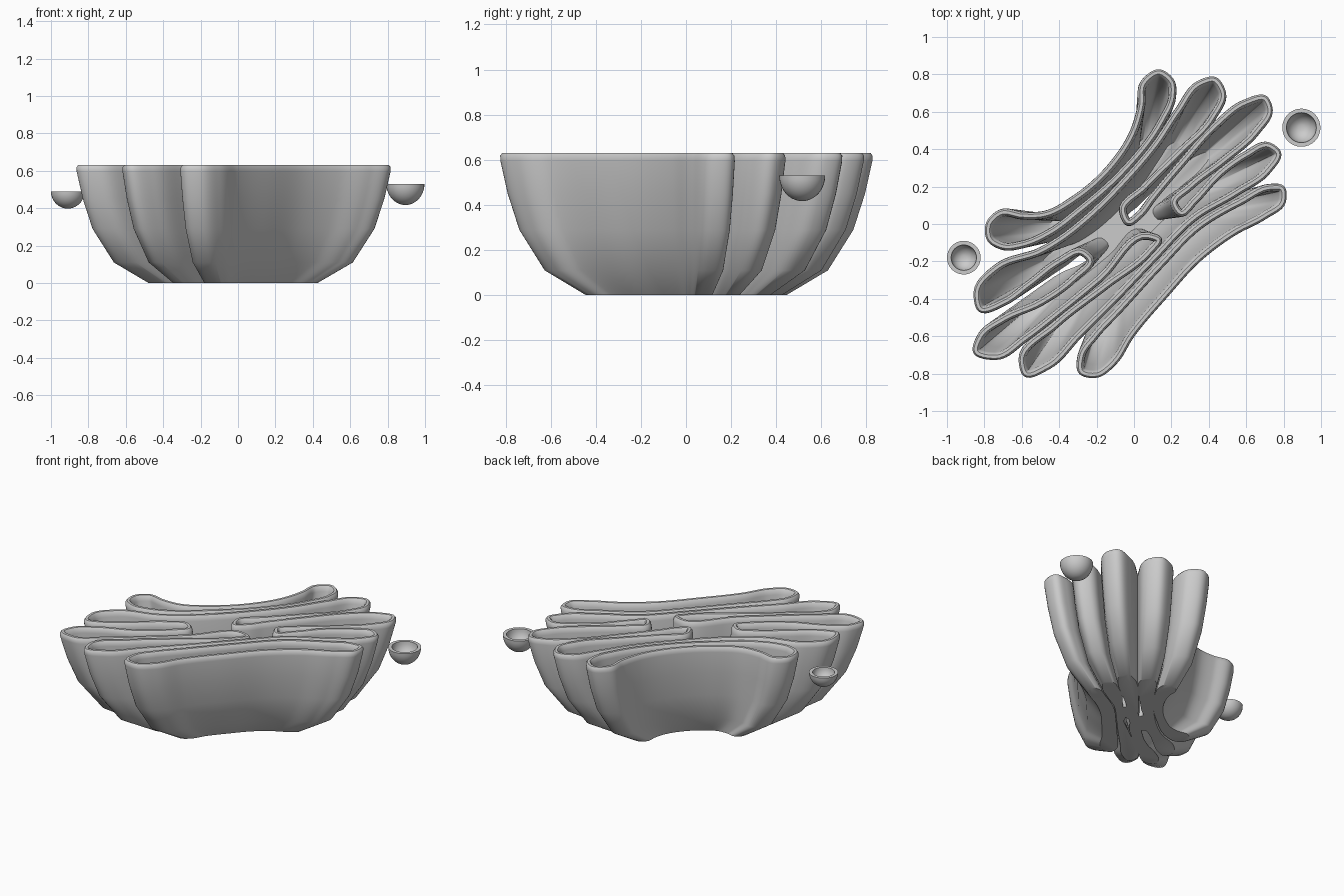
import bpy, bmesh, math
from mathutils import Vector

if "Cube" in bpy.data.objects:
    bpy.data.objects.remove(bpy.data.objects["Cube"])

CENTRE = Vector((-0.03, 0.0))
T = 0.021  # half thickness of the wall

# Rim centrelines seen from above
BACK_FOLD = [(0.135, .81), (.2, .76), (.205, .68), (.15, .555), (-.07, .27), (-.29, .075), (-.45, -.045),
             (-.6, -.11), (-.7, -.12), (-.77, -.08), (-.775, 0), (-.71, .06), (-.6, .045), (-.48, .05),
             (-.31, .14), (-.13, .3), (0, .5), (.04, .64), (.05, .75)]
FRONT_FOLD = [(.73, .195), (.79, .19), (.795, .12), (.7, .045), (.54, -.04), (.35, -.18), (.165, -.38),
              (-.02, -.6), (-.11, -.74), (-.2, -.805), (-.28, -.79), (-.28, -.7), (-.21, -.6), (-.08, -.46),
              (.14, -.22), (.35, -.01), (.57, .12)]
CENTRE_FOLD = [
    (.43, .77), (.475, .7), (.42, .57), (.24, .38), (.06, .2), (-.06, .07), (-.03, .01), (.03, .05),
    (.1, .14), (.26, .33), (.44, .53), (.6, .65), (.7, .67), (.725, .61), (.66, .5), (.48, .34),
    (.3, .2), (.215, .11), (.25, .06), (.33, .13), (.46, .27), (.6, .37), (.72, .42),
    (.77, .38), (.72, .29), (.55, .17), (.33, .04), (.1, -.19), (-.1, -.4), (-.3, -.6),
    (-.46, -.76), (-.58, -.8), (-.6, -.73), (-.42, -.54), (-.15, -.33), (.09, -.14), (.13, -.085),
    (.08, -.065), (-.18, -.29), (-.4, -.47), (-.58, -.61), (-.74, -.71), (-.845, -.68),
    (-.82, -.6), (-.7, -.51), (-.5, -.42), (-.32, -.29), (-.235, -.19), (-.28, -.15), (-.4, -.2),
    (-.56, -.32), (-.7, -.42), (-.82, -.455), (-.84, -.36), (-.73, -.23), (-.5, -.145), (-.37, -.065),
    (-.235, .045), (-.05, .23), (.12, .43), (.24, .61), (.35, .75)]

# Wall section: side (1 outside, -1 inside), plan scale, height
SECTION = [(1, .535, 0), (1, .757, .11), (1, .893, .29), (1, .955, .45), (1, .994, .595), (.85, .999, .618),
           (.4, 1, .63), (-.4, 1, .63), (-.85, .999, .618), (-1, .994, .595), (-1, .955, .45),
           (-1, .893, .29), (-1, .757, .11), (-1, .585, .025)]


def smooth_loop(points, steps=8):
    """Closed spline through the points, with tangents weighted by spacing."""
    p = [Vector(q) for q in points]
    n = len(p)
    d = [(p[(i + 1) % n] - p[i]).length for i in range(n)]
    tan = []
    for i in range(n):
        a, b = d[i - 1], d[i]
        v0, v1 = (p[i] - p[i - 1]) / a, (p[(i + 1) % n] - p[i]) / b
        tan.append((v0 * b + v1 * a) / (a + b))
    out = []
    for i in range(n):
        j = (i + 1) % n
        for k in range(steps):
            t = k / steps
            out.append(p[i] * (2*t**3 - 3*t*t + 1) + tan[i] * d[i] * (t**3 - 2*t*t + t)
                       + p[j] * (3*t*t - 2*t**3) + tan[j] * d[i] * (t**3 - t*t))
    return out


def finish(name, bm):
    bmesh.ops.recalc_face_normals(bm, faces=bm.faces)
    me = bpy.data.meshes.new(name)
    bm.to_mesh(me)
    bm.free()
    ob = bpy.data.objects.new(name, me)
    bpy.context.collection.objects.link(ob)
    bpy.ops.object.select_all(action='DESELECT')
    ob.select_set(True)
    bpy.context.view_layer.objects.active = ob
    bpy.ops.object.shade_smooth_by_angle(angle=math.radians(40))


def skin(bm, rings):
    n = len(rings[0])
    for a, b in zip(rings, rings[1:]):
        for i in range(n):
            j = (i + 1) % n
            bm.faces.new((a[i], a[j], b[j], b[i]))


def folded_bowl(name, points):
    loop = smooth_loop(points)
    n = len(loop)
    area = sum(loop[i - 1].cross(loop[i]) for i in range(n))
    sign = 1 if area > 0 else -1
    normals = []
    for i in range(n):
        t = (loop[(i + 1) % n] - loop[i - 1]).normalized()
        normals.append(Vector((t.y, -t.x)) * sign)
    bm = bmesh.new()
    rings = []
    for side, s, z in SECTION:
        ring = []
        for c, nv in zip(loop, normals):
            q = CENTRE + (c + nv * side * T - CENTRE) * s
            ring.append(bm.verts.new((q.x, q.y, z)))
        rings.append(ring)
    skin(bm, rings)
    # underside and inner floor
    bm.faces.new(rings[0])
    bm.faces.new(rings[-1])
    finish(name, bm)


def cup(name, x, y, top, r, depth):
    """Small hollow half-sphere cup."""
    wall, seg = 0.022, 32
    prof = [(r * math.sin(a), top - depth * math.cos(a))
            for a in [math.pi / 2 * i / 10 for i in range(1, 11)]]
    prof += [((r - wall) * math.cos(a), top - (depth - wall) * math.sin(a))
             for a in [math.pi / 2 * i / 8 for i in range(8)]]
    bm = bmesh.new()
    rings = [[bm.verts.new((x + q * math.cos(2 * math.pi * k / seg), y + q * math.sin(2 * math.pi * k / seg), z))
              for k in range(seg)] for q, z in prof]
    skin(bm, rings)
    bm.faces.new(rings[0])
    bm.faces.new(rings[-1])
    finish(name, bm)


folded_bowl("back_fold", BACK_FOLD)
folded_bowl("centre_fold", CENTRE_FOLD)
folded_bowl("front_fold", FRONT_FOLD)
cup("right_cup", .895, .515, .53, .102, .113)
cup("left_cup", -.91, -.18, .49, .09, .092)
